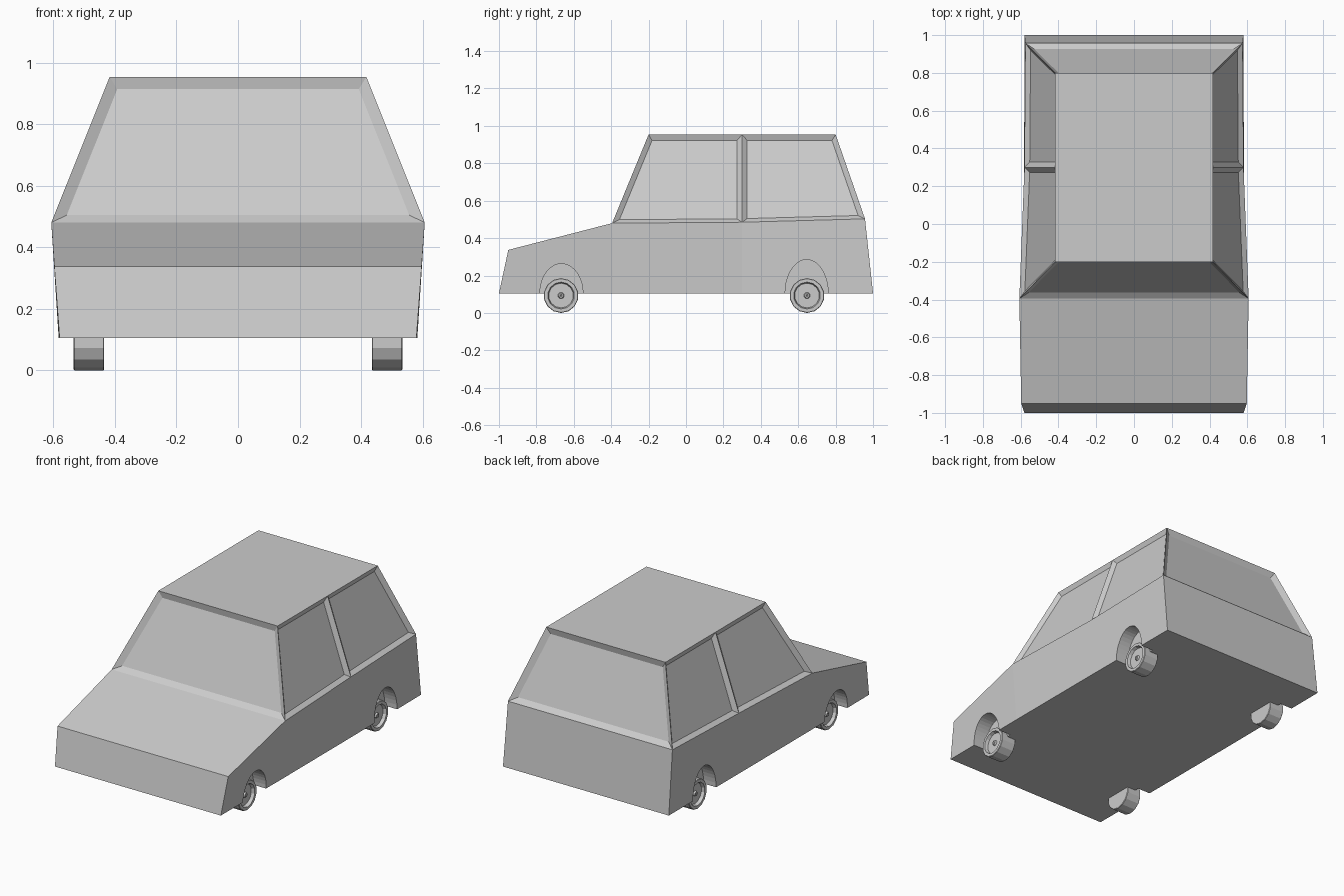
import bpy, bmesh, math
from mathutils import Vector

if "Cube" in bpy.data.objects:
    bpy.data.objects.remove(bpy.data.objects["Cube"])

grey = bpy.data.materials.new("light grey")
grey.diffuse_color = (0.6, 0.6, 0.6, 1)
grey.use_nodes = True
grey.node_tree.nodes["Principled BSDF"].inputs["Base Color"].default_value = grey.diffuse_color


def finish(name, bm):
    bmesh.ops.recalc_face_normals(bm, faces=bm.faces[:])
    me = bpy.data.meshes.new(name)
    bm.to_mesh(me)
    bm.free()
    me.materials.append(grey)
    ob = bpy.data.objects.new(name, me)
    bpy.context.collection.objects.link(ob)
    return ob


# Car body: named corner points as (half width, y, z), mirrored left and right
FLOOR = 0.105
points = {
    "floor_a": (0.58, -1.0, FLOOR), "floor_b": (0.583, -0.39, FLOOR),
    "floor_c": (0.583, 0.3, FLOOR), "floor_d": (0.58, 1.0, FLOOR),
    "nose": (0.597, -0.95, 0.337),
    "belt_b": (0.607, -0.395, 0.48), "belt_c": (0.58, 0.3, 0.485), "belt_d": (0.575, 0.957, 0.503),
    "roof_b": (0.417, -0.2, 0.954), "roof_c": (0.417, 0.3, 0.954), "roof_d": (0.417, 0.8, 0.954),
}
bm = bmesh.new()
v = {(k, s): bm.verts.new((s * p[0], p[1], p[2])) for k, p in points.items() for s in (-1, 1)}
side_windows, end_windows = [], []

# Side panels and side windows
for s in (-1, 1):
    for names in (("floor_a", "floor_b", "belt_b", "nose"),
                  ("floor_b", "floor_c", "belt_c", "belt_b"),
                  ("floor_c", "floor_d", "belt_d", "belt_c")):
        bm.faces.new([v[n, s] for n in names])
    for a, b in (("b", "c"), ("c", "d")):
        side_windows.append(bm.faces.new([v["belt_" + a, s], v["belt_" + b, s],
                                          v["roof_" + b, s], v["roof_" + a, s]]))

# Cross panels all the way round: nose, bonnet, windscreen, roof, rear window, tail, floor
ring = ["floor_a", "nose", "belt_b", "roof_b", "roof_c", "roof_d", "belt_d",
        "floor_d", "floor_c", "floor_b"]
for a, b in zip(ring, ring[1:] + ring[:1]):
    f = bm.faces.new([v[a, -1], v[b, -1], v[b, 1], v[a, 1]])
    if {a[:4], b[:4]} == {"belt", "roof"}:
        end_windows.append(f)

# Recessed glass with sloping surrounds, leaving sharp pillars
bmesh.ops.recalc_face_normals(bm, faces=bm.faces[:])
for faces, width, depth in ((side_windows, 0.027, 0.02), (end_windows, 0.035, 0.021)):
    bmesh.ops.inset_individual(bm, faces=faces, thickness=width, depth=-depth, use_even_offset=True)
body = finish("car_body", bm)

# Wheel arches cut into the sides
bm = bmesh.new()
for y, height in ((-0.666, 0.158), (0.645, 0.18)):
    for s in (-1, 1):
        outline = [(y - 0.115, 0.0)]
        outline += [(y - 0.115 * math.cos(math.pi * i / 20), FLOOR + height * math.sin(math.pi * i / 20))
                    for i in range(21)]
        outline += [(y + 0.115, 0.0)]
        face = bm.faces.new([bm.verts.new((s * 0.495, a, b)) for a, b in outline])
        ext = bmesh.ops.extrude_face_region(bm, geom=[face], use_keep_orig=True)
        bmesh.ops.translate(bm, vec=(s * 0.25, 0, 0),
                            verts=[g for g in ext["geom"] if isinstance(g, bmesh.types.BMVert)])
cutter = finish("arch_cutter", bm)
cutter.hide_render = True
mod = body.modifiers.new("arches", 'BOOLEAN')
mod.operation = 'DIFFERENCE'
mod.solver = 'EXACT'
mod.object = cutter
bpy.context.view_layer.objects.active = body
bpy.ops.object.modifier_apply(modifier=mod.name)
bpy.data.objects.remove(cutter)

# Wheels: lathed tyre with sunken rim and small hub
profile = [(0.435, 0), (0.435, 0.09), (0.438, 0.093), (0.532, 0.093), (0.535, 0.09),
           (0.535, 0.072), (0.515, 0.066), (0.515, 0.017), (0.525, 0.013), (0.525, 0.006), (0.52, 0)]
for end, y in (("front", -0.668), ("rear", 0.647)):
    for side, s in (("left", -1), ("right", 1)):
        bm = bmesh.new()
        vs = [bm.verts.new((s * x, 0, -r)) for x, r in profile]
        es = [bm.edges.new(p) for p in zip(vs, vs[1:])]
        bmesh.ops.spin(bm, geom=vs + es, cent=(0, 0, 0), axis=(1, 0, 0),
                       angle=math.tau, steps=14)
        bmesh.ops.remove_doubles(bm, verts=bm.verts[:], dist=1e-4)
        bmesh.ops.translate(bm, verts=bm.verts[:], vec=Vector((0, y, 0.093)))
        finish(f"{end}_{side}_wheel", bm)
